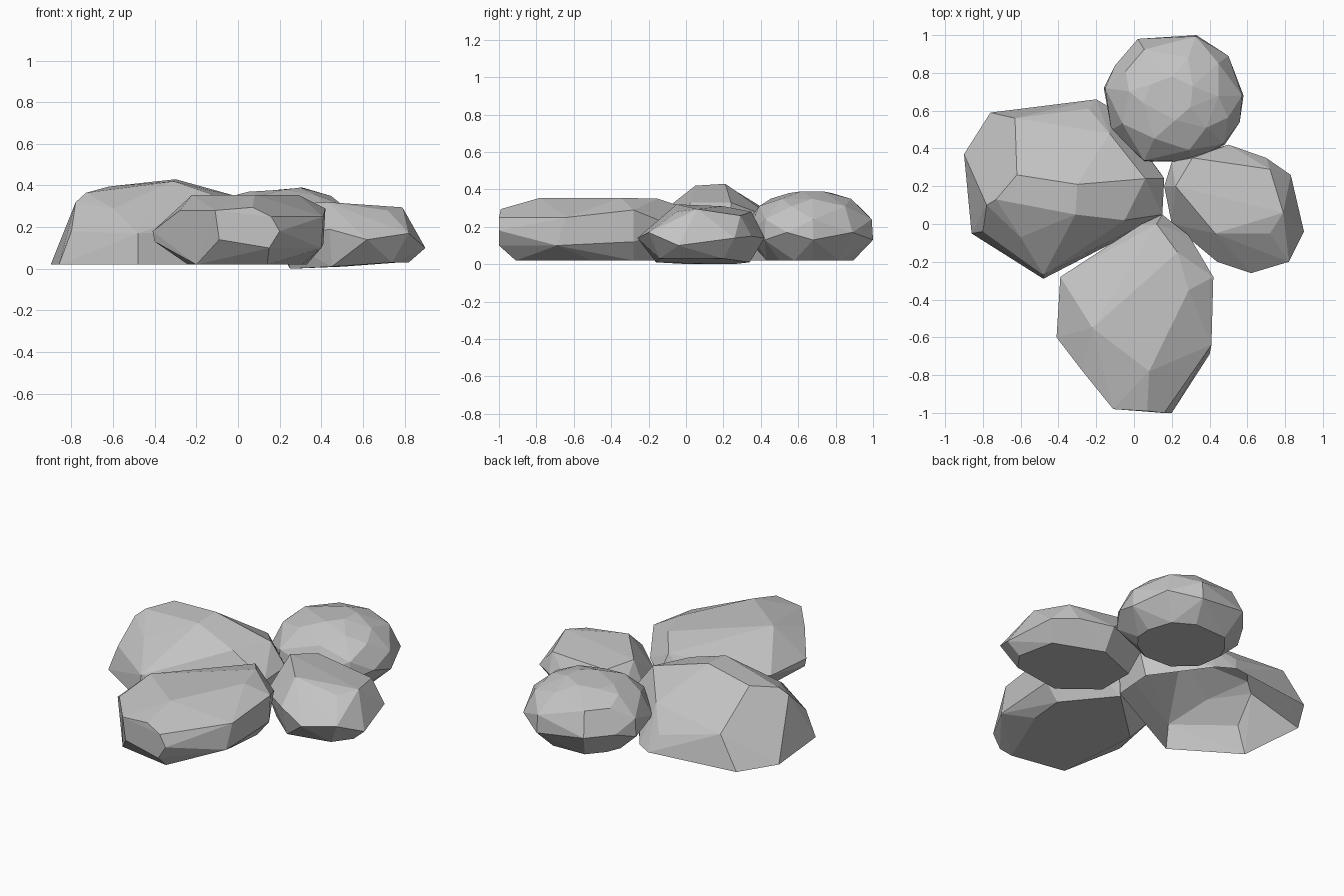
import bpy
import bmesh
from math import radians

default_cube = bpy.data.objects.get("Cube")
if default_cube:
    bpy.data.objects.remove(default_cube, do_unlink=True)

# One plain stone colour
stone = bpy.data.materials.new("grey_stone")
stone.use_nodes = True
stone_colour = (0.55, 0.55, 0.55, 1.0)
stone.diffuse_color = stone_colour
stone.node_tree.nodes["Principled BSDF"].inputs["Base Color"].default_value = stone_colour


def make_rock(name, corners, open_base=False):
    """Wrap a faceted stone around its corner points and merge flat facets."""
    bm = bmesh.new()
    for corner in corners:
        bm.verts.new(corner)
    hull = bmesh.ops.convex_hull(bm, input=bm.verts)
    loose = {g for g in hull["geom_interior"] + hull["geom_unused"]
             if isinstance(g, bmesh.types.BMVert)}
    bmesh.ops.delete(bm, geom=list(loose), context="VERTS")
    bmesh.ops.dissolve_limit(bm, angle_limit=radians(5), verts=bm.verts, edges=bm.edges)
    bmesh.ops.recalc_face_normals(bm, faces=bm.faces)
    if open_base:
        under = [f for f in bm.faces if f.normal.z < -0.9]
        bmesh.ops.delete(bm, geom=under, context="FACES")
    mesh = bpy.data.meshes.new(name)
    bm.to_mesh(mesh)
    bm.free()
    mesh.materials.append(stone)
    rock = bpy.data.objects.new(name, mesh)
    bpy.context.collection.objects.link(rock)
    return rock


def ring(outline, centre, scale, z):
    """Scaled copy of a ground outline at one height."""
    cx, cy = centre
    return [(cx + (x - cx) * scale, cy + (y - cy) * scale, z) for x, y in outline]


# Large rock: hollow underneath, high ridge falling to the back
large_base = [(-.9, .37), (-.76, .59), (-.2, .66), (-.1, .6), (.14, .27),
              (.12, .02), (-.48, -.29), (-.86, -.05)]
large_top = [
    (-.63, .56, .21), (-.24, .61, .12), (-.13, .48, .24),
    (-.62, .26, .395), (-.3, .21, .43), (-.31, .05, .42),
    (-.73, .13, .365), (-.78, .1, .32), (-.8, -.04, .18),
    (-.6, -.07, .29), (-.48, -.27, .17), (-.05, .02, .33),
    (.06, .24, .33), (.16, .24, .2), (.15, .05, .18),
]
make_rock("large_rock", ring(large_base, (0, 0), 1, .02) + large_top, open_base=True)

# Front rock: long, with a broad sloping top and a narrow foot
front_base = [(-.2, -.85), (.14, -.91), (.31, -.5), (.33, -.28), (.1, 0), (-.24, -.32)]
front_sides = [
    (-.11, -.98, .28), (.07, -.99, .295), (.16, -1, .25), (.2, -1, .18),
    (.15, -1, .1), (-.09, -.98, .14),
    (.42, -.28, .29), (.41, -.64, .25), (.4, -.69, .1), (.41, -.53, .16), (.41, -.28, .12),
    (-.41, -.6, .18), (-.4, -.6, .13), (-.39, -.28, .19), (-.28, -.77, .28),
    (.29, -.06, .2), (.15, .05, .18), (.04, 0, .22),
]
front_top = [(-.22, -.55, .355), (.08, -.78, .355), (.29, -.35, .355), (.23, -.15, .35),
             (.12, 0, .3)]
make_rock("front_rock", ring(front_base, (0, 0), 1, .02) + front_sides + front_top)

# Side rock: tilted slab with a flat top
side_base = [(.25, .02, 0), (.25, .25, 0), (.5, .34, .01), (.77, .2, .03),
             (.82, -.03, .03), (.74, -.14, .03), (.45, -.16, .01)]
side_middle = [(.5, .42, .14), (.7, .35, .15), (.83, .26, .14), (.9, -.04, .1),
               (.82, -.2, .17), (.62, -.26, .14), (.44, -.2, .19), (.2, 0, .15),
               (.16, .2, .17), (.2, .33, .17)]
side_top = [(.31, .35, .28), (.72, .29, .26), (.79, .06, .295), (.72, -.05, .28),
            (.43, -.05, .32), (.22, .2, .31)]
make_rock("side_rock", side_base + side_middle + side_top)

# Back rock: round dome made of staggered rings under a tilted crown
dome = [(.02, .98), (.33, 1), (.5, .89), (.58, .68), (.56, .54), (.48, .42),
        (.31, .33), (.05, .33), (-.12, .5), (-.16, .72), (-.1, .84)]
crown = [(.05, .64, .37), (.09, .74, .37), (.2, .78, .38), (.31, .73, .39),
         (.3, .62, .39), (.22, .55, .38)]
middle = (.21, .67)
dome_points = ring(dome[::2], middle, .7, .02) + ring(dome[1::2], middle, .68, .02)
dome_points += ring(dome[::2], middle, 1, .17) + ring(dome[1::2], middle, 1, .13)
dome_points += ring(dome[1::2], middle, .98, .24)
dome_points += ring(dome[::2], middle, .82, .31) + ring(dome[1::2], middle, .64, .35)
make_rock("back_rock", dome_points + crown)
